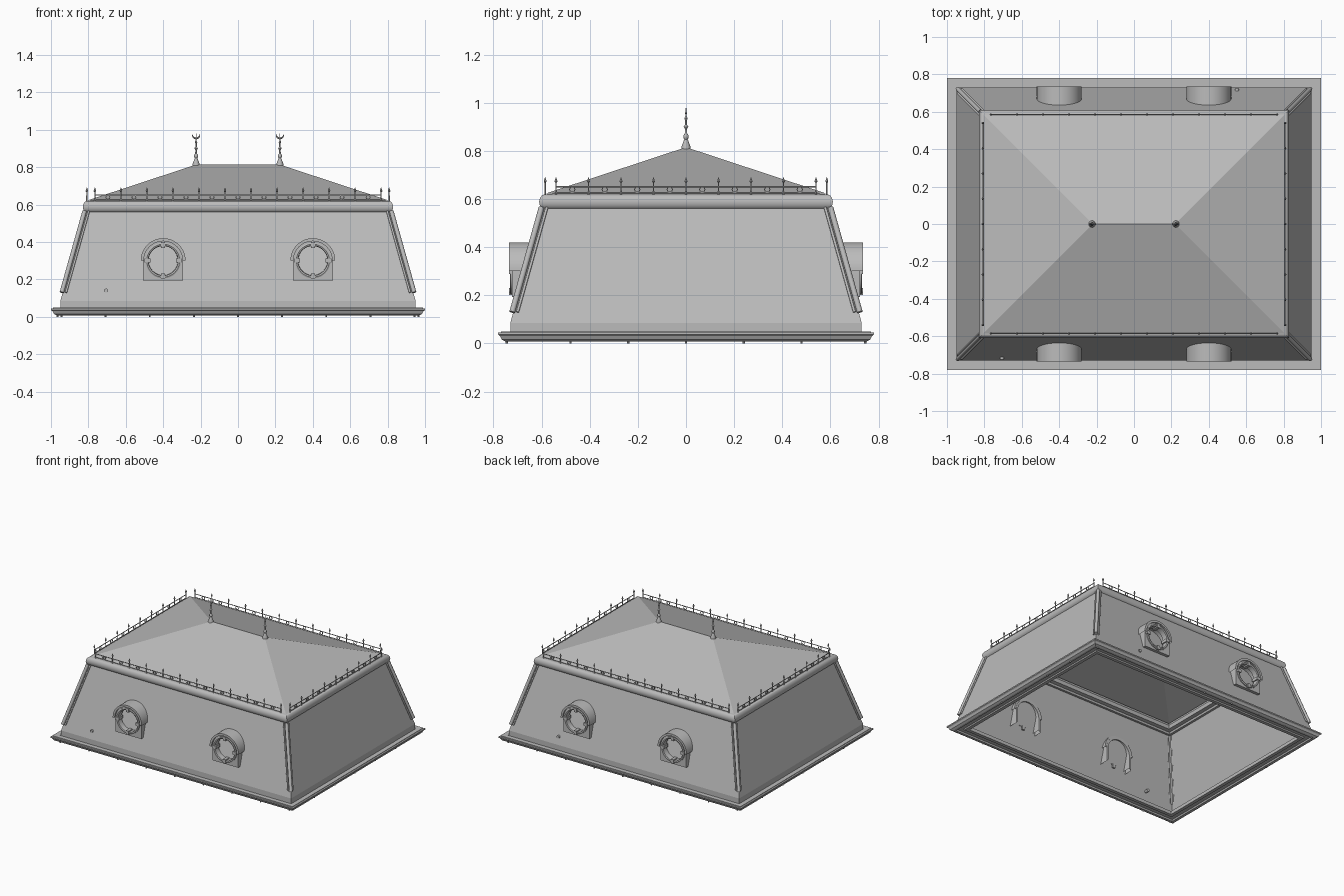
import bpy, bmesh, math
from mathutils import Vector

if "Cube" in bpy.data.objects:
    bpy.data.objects.remove(bpy.data.objects["Cube"])

RIDGE = 0.22  # half ridge length: every rectangular tier is an offset of this line
pi = math.pi

grey = bpy.data.materials.new("zinc grey")
grey.diffuse_color = (0.5, 0.5, 0.5, 1)
grey.use_nodes = True
grey.node_tree.nodes["Principled BSDF"].inputs["Base Color"].default_value = grey.diffuse_color


def finish(bm, name, smooth=None):
    bmesh.ops.remove_doubles(bm, verts=bm.verts, dist=1e-5)
    bmesh.ops.recalc_face_normals(bm, faces=bm.faces)
    me = bpy.data.meshes.new(name)
    bm.to_mesh(me)
    bm.free()
    ob = bpy.data.objects.new(name, me)
    bpy.context.collection.objects.link(ob)
    me.materials.append(grey)
    if smooth:
        bpy.context.view_layer.objects.active = ob
        bpy.ops.object.select_all(action='DESELECT')
        ob.select_set(True)
        bpy.ops.object.shade_smooth_by_angle(angle=math.radians(smooth))
    return ob


def loft(bm, loops, closed=True, wrap=False):
    """Skin a list of point loops with quads."""
    rows = [[bm.verts.new(p) for p in lp] for lp in loops]
    pairs = list(zip(rows, rows[1:])) + ([(rows[-1], rows[0])] if wrap else [])
    for a, b in pairs:
        n = len(a)
        for i in range(n if closed else n - 1):
            j = (i + 1) % n
            bm.faces.new((a[i], a[j], b[j], b[i]))


def tier(name, profile, wrap=False, smooth=None):
    """Sweep a (distance, height) profile round the rectangular plan."""
    bm = bmesh.new()
    loft(bm, [[(sx * (d + RIDGE), sy * d, z) for sx, sy in
               ((-1, -1), (1, -1), (1, 1), (-1, 1))] for d, z in profile], wrap=wrap)
    return finish(bm, name, smooth)


def rod(bm, a, b, r1, r2=None, seg=8):
    a, b = Vector(a), Vector(b)
    rot = (b - a).to_track_quat('Z', 'Y').to_matrix().to_4x4()
    rot.translation = (a + b) / 2
    bmesh.ops.create_cone(bm, cap_ends=True, segments=seg, radius1=r1,
                          radius2=r1 if r2 is None else r2, depth=(b - a).length, matrix=rot)


def lathe(bm, x, y, profile, seg=12):
    loft(bm, [[(x + r * math.cos(2 * pi * i / seg), y + r * math.sin(2 * pi * i / seg), z)
               for i in range(seg)] for r, z in profile])


# Eave moulding, open in the middle
tier("eave_moulding", [(.78, .045), (.78, .036), (.772, .03), (.765, .016), (.75, .008),
                       (.735, .008), (.73, .018), (.70, .018), (.695, .01), (.67, .01),
                       (.67, .035), (.70, .035), (.70, .045)], wrap=True)
tier("eave_fillet", [(.768, .045), (.768, .049), (.735, .049), (.735, .045)], wrap=True)
# Steep lower roof with vertical kerb
tier("lower_roof", [(.73, .035), (.73, .085), (.595, .565)])
# Rounded cornice
arc = [(.585 + .025 * math.cos(a), .588 + .031 * math.sin(a))
       for a in [pi / 2 - pi * i / 10 for i in range(11)]]
tier("cornice", [(.55, .622)] + arc + [(.575, .557), (.57, .57), (.545, .575), (.54, .60)],
     wrap=True, smooth=35)
# Shallow hipped upper roof
tier("upper_roof", [(.585, .622), (0, .815)])

# Studs under the eave
bm = bmesh.new()
for i in range(-4, 5):
    for s in (-1, 1):
        rod(bm, (i * .236, s * .745, 0), (i * .236, s * .745, .01), .005)
        if abs(i) < 3:
            rod(bm, (s * .965, i * .24, 0), (s * .965, i * .24, .01), .005)
finish(bm, "eave_studs")

# Hip rolls on the four corners, each with a round bar and two side strips
bm = bmesh.new()
for sx in (-1, 1):
    for sy in (-1, 1):
        for ox, oy, r in ((0, 0, .012), (-.022, 0, .006), (0, -.022, .006)):
            ends = [(sx * (d + RIDGE + ox), sy * (d + oy), z) for d, z in ((.722, .13), (.600, .565))]
            rod(bm, *ends, r, seg=10)
finish(bm, "hip_rolls", 40)


# Dormers -------------------------------------------------------------
def arch(r, t):
    """Round-topped outline with square lower half."""
    c, s = math.cos(t), math.sin(t)
    k = r if s >= 0 else r / max(abs(c), abs(s))
    return c * k, s * k


def circle(r, t):
    return r * math.cos(t), r * math.sin(t)


def dormer(cx, side):
    def loop(fn, r, y, a0=0, a1=2 * pi, n=48):
        count = n if a1 - a0 >= 2 * pi - 1e-4 else n + 1
        pts = [fn(r, a0 + (a1 - a0) * i / n) for i in range(count)]
        return [(cx + u, side * y, .30 + v) for u, v in pts]

    # barrel vault with side cheeks
    bm = bmesh.new()
    a0, a1 = -pi / 4, 5 * pi / 4
    loft(bm, [loop(arch, r, y, a0, a1, 36) for r, y in
              ((.107, .722), (.107, .635), (.092, .635), (.092, .722))], closed=False, wrap=True)
    finish(bm, "dormer_barrel", 35)
    # projecting hood
    bm = bmesh.new()
    loft(bm, [loop(arch, r, y, 0, pi, 24) for r, y in
              ((.12, .735), (.12, .637), (.104, .637), (.104, .735))], closed=False, wrap=True)
    finish(bm, "dormer_hood", 35)
    # front plate pierced by the round opening
    bm = bmesh.new()
    loft(bm, [loop(arch, .107, .70), loop(arch, .107, .722), loop(circle, .083, .722),
              loop(circle, .083, .69)])
    finish(bm, "dormer_front", 35)
    # round window frame with four keystones
    bm = bmesh.new()
    loft(bm, [loop(circle, r, y) for r, y in
              ((.095, .72), (.095, .729), (.088, .732), (.08, .729), (.078, .69))])
    finish(bm, "window_frame", 40)
    bm = bmesh.new()
    for k in range(4):
        a = k * pi / 2
        u, v = circle(.084, a)
        res = bmesh.ops.create_cube(bm, size=1)
        w, h = (.03, .022) if k % 2 == 0 else (.022, .03)
        for p in res['verts']:
            p.co = (cx + u + p.co.x * w, side * (.71 + p.co.y * .05), .30 + v + p.co.z * h)
    finish(bm, "window_keystones")


for side in (-1, 1):
    for cx in (-.4, .4):
        dormer(cx, side)
    # small round vent near the base
    bm = bmesh.new()
    rod(bm, (side * .705 if side < 0 else .55, side * .69, .14),
        (side * .705 if side < 0 else .55, side * .725, .14), .011, seg=12)
    finish(bm, "vent")


# Cresting ------------------------------------------------------------
def cresting(name, half, count, place):
    bm = bmesh.new()
    step = 2 * half / (count - 1)
    rod(bm, place(-half, .651), place(half, .651), .003, seg=6)
    rod(bm, place(-half, .626), place(half, .626), .003, seg=6)
    for i in range(count):
        t = -half + i * step
        x, y, _ = place(t, 0)
        lathe(bm, x, y, [(.004, .61), (.003, .667), (.007, .672), (.005, .68), (0, .693)], 6)
        if i < count - 1:  # ring between the posts
            t += step / 2
            rows = []
            for j in range(12):
                a = 2 * pi * j / 12
                rows.append([place(t + r * math.cos(a), .639 + r * math.sin(a), o)
                             for r, o in ((.013, -.002), (.013, .002), (.009, .002), (.009, -.002))])
            loft(bm, rows, wrap=True)
    finish(bm, name)


for s in (-1, 1):
    cresting("long_cresting", .765, 12, lambda t, z, o=0: (t, s * (.585 + o), z))
    cresting("short_cresting", .54, 9, lambda t, z, o=0: (s * (.808 + o), t, z))

# Ridge finials with upturned crescents
for s in (-1, 1):
    x = s * .224
    bm = bmesh.new()
    lathe(bm, x, 0, [(.019, .80), (.018, .82), (.007, .848), (.011, .855), (.011, .864),
                     (.005, .872), (.004, .892), (.01, .90), (.004, .908), (.004, .928),
                     (.007, .934), (.003, .942), (.003, .955), (0, .957)])
    rows = []
    for j in range(15):
        a = pi * (.95 + 1.1 * j / 14)
        w = .0005 + .005 * math.sin(pi * j / 14)
        rows.append([(x + (.02 + u) * math.cos(a), v, .974 + (.02 + u) * math.sin(a))
                     for u, v in ((w, 0), (0, w * .7), (-w, 0), (0, -w * .7))])
    loft(bm, rows)
    rod(bm, (x, 0, .955), (x, 0, .99), .002, .0005, seg=6)
    finish(bm, "ridge_finial", 40)
